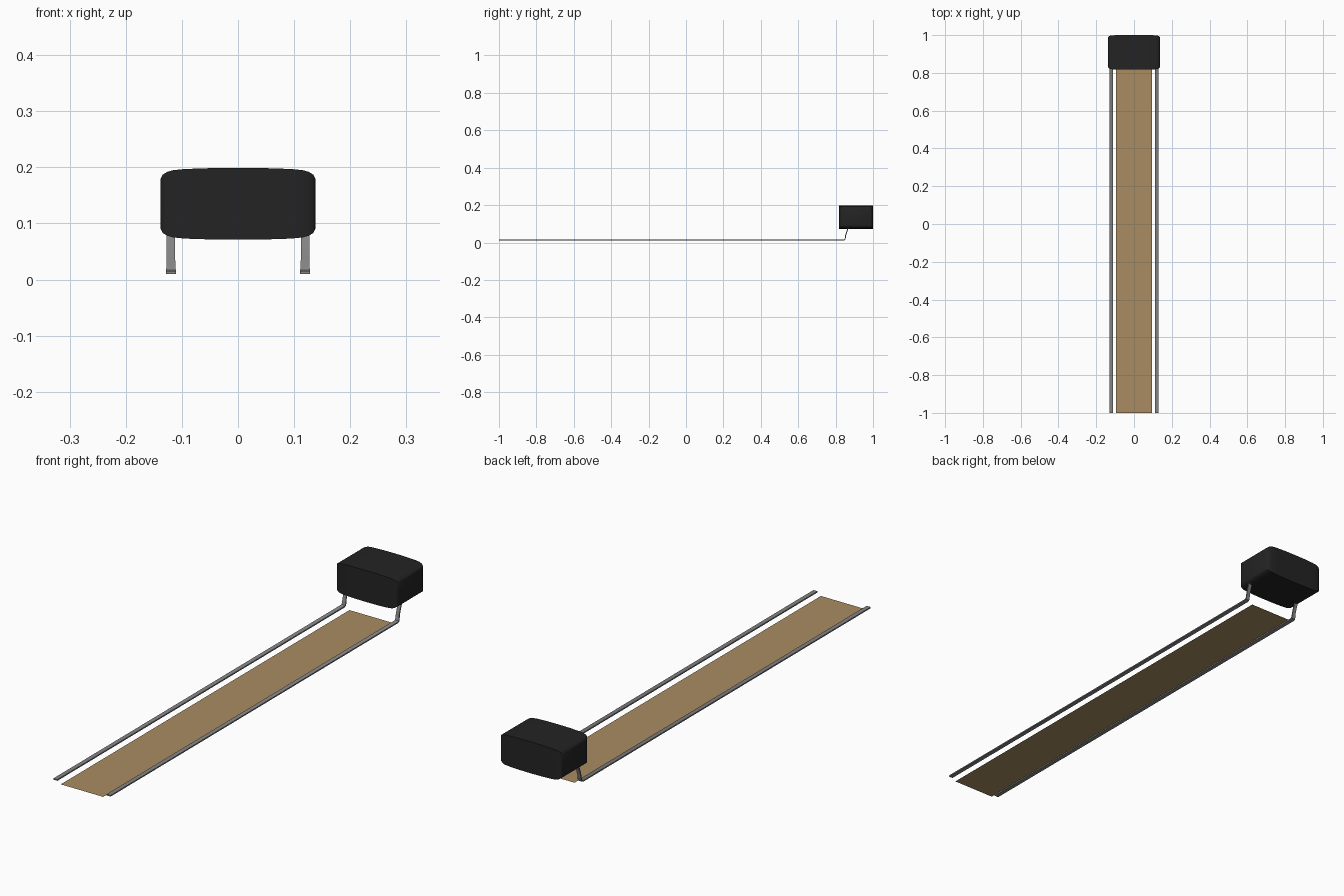
import bpy, bmesh, math
from mathutils import Vector

if "Cube" in bpy.data.objects:
    bpy.data.objects.remove(bpy.data.objects["Cube"])

def mat(name, c):
    m = bpy.data.materials.new(name)
    m.diffuse_color = (*c, 1)
    m.use_nodes = True
    m.node_tree.nodes["Principled BSDF"].inputs["Base Color"].default_value = m.diffuse_color
    return m

BLACK = mat("black cushion", (0.017, 0.017, 0.017))
WOOD = mat("tan board", (0.40, 0.265, 0.122))
STEEL = mat("grey steel", (0.23, 0.23, 0.23))

def loft(name, rings, material, angle=35):
    """Skin a list of equal-length rings and cap both ends."""
    bm = bmesh.new()
    vs = [[bm.verts.new(p) for p in r] for r in rings]
    n = len(rings[0])
    for a, b in zip(vs, vs[1:]):
        for i in range(n):
            j = (i + 1) % n
            bm.faces.new((a[i], a[j], b[j], b[i]))
    bm.faces.new(vs[0])
    bm.faces.new(vs[-1])
    bmesh.ops.recalc_face_normals(bm, faces=bm.faces)
    me = bpy.data.meshes.new(name)
    bm.to_mesh(me)
    bm.free()
    ob = bpy.data.objects.new(name, me)
    bpy.context.collection.objects.link(ob)
    me.materials.append(material)
    bpy.ops.object.select_all(action='DESELECT')
    ob.select_set(True)
    bpy.context.view_layer.objects.active = ob
    bpy.ops.object.shade_smooth_by_angle(angle=math.radians(angle))
    return ob

# cushion block: rectangular section along x, rounded off at both ends
half = [(0, 0, 0), (0.05, 0.0005, 0), (0.095, 0.002, 0.0005), (0.115, 0.004, 0.001),
        (0.126, 0.007, 0.003), (0.134, 0.012, 0.007), (0.138, 0.020, 0.014)]
stations = [(-x, h, d) for x, h, d in reversed(half[1:])] + half
rings = []
for x, dh, dd in stations:
    hy, hz = 0.091 - dd, 0.064 - dh
    rings.append([(x, 0.909 + sy * hy, 0.135 + sz * hz)
                  for sy, sz in ((-1, -1), (1, -1), (1, 1), (-1, 1))])
loft("cushion", rings, BLACK)

# flat rails, bent upwards into the cushion
path = [Vector((0, *p)) for p in ((-1, 0.0125), (0.842, 0.0125), (0.848, 0.015),
                                  (0.851, 0.021), (0.854, 0.04), (0.862, 0.065), (0.870, 0.085))]
widths = (0.009, 0.009, 0.0088, 0.008, 0.0075, 0.0075, 0.0075)
for side, label in ((-1, "left_rail"), (1, "right_rail")):
    rings = []
    for i, p in enumerate(path):
        t = (path[min(i + 1, len(path) - 1)] - path[max(i - 1, 0)]).normalized()
        if i == 0:
            t = Vector((0, 1, 0))
        up = Vector((0, -t.z, t.y)) * 0.0025
        w = Vector((widths[i], 0, 0))
        c = p + Vector((side * 0.1195, 0, 0))
        rings.append([c - w - up, c + w - up, c + w + up, c - w + up])
    loft(label, rings, STEEL)

# thin board lying between the rails
me = bpy.data.meshes.new("board")
me.from_pydata([(-0.095, -1, 0), (0.095, -1, 0), (0.095, 0.85, 0), (-0.095, 0.85, 0)],
               [], [(0, 1, 2, 3)])
me.materials.append(WOOD)
bpy.context.collection.objects.link(bpy.data.objects.new("board", me))
